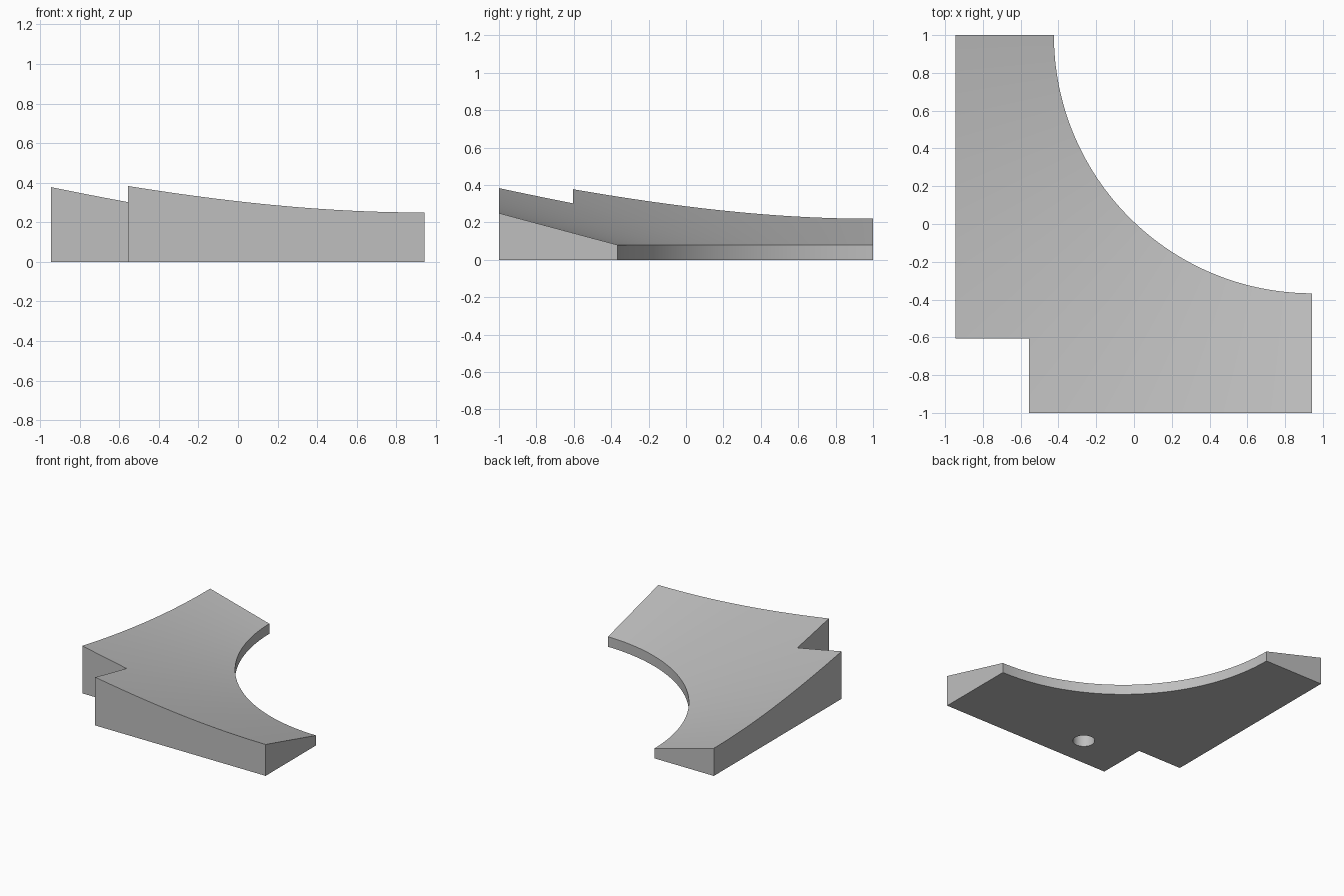
import bpy
import bmesh
import math

if "Cube" in bpy.data.objects:
    bpy.data.objects.remove(bpy.data.objects["Cube"], do_unlink=True)

CENTRE = (0.943, 1.0)      # axis of the conical dish
INNER = 1.367              # radius of the concave edge
LIP = 0.08                 # height at the concave edge
SLOPE = math.tan(math.radians(15))

grey = bpy.data.materials.new("plain grey")
grey.use_nodes = True
colour = (0.52, 0.52, 0.52, 1)
grey.diffuse_color = colour
grey.node_tree.nodes["Principled BSDF"].inputs["Base Color"].default_value = colour


def make_object(name, bm):
    bmesh.ops.recalc_face_normals(bm, faces=bm.faces)
    mesh = bpy.data.meshes.new(name)
    bm.to_mesh(mesh)
    bm.free()
    mesh.materials.append(grey)
    obj = bpy.data.objects.new(name, mesh)
    bpy.context.collection.objects.link(obj)
    return obj


def lathe(name, profile, centre, steps):
    """Closed solid turned from a profile whose ends lie on the axis."""
    bm = bmesh.new()
    rings = []
    for r, z in profile:
        count = steps if r else 1
        rings.append([bm.verts.new((centre[0] + r * math.cos(math.tau * i / steps),
                                    centre[1] + r * math.sin(math.tau * i / steps), z))
                      for i in range(count)])
    for low, high in zip(rings, rings[1:]):
        for i in range(steps):
            j = (i + 1) % steps
            loop = [low[i % len(low)], low[j % len(low)],
                    high[j % len(high)], high[i % len(high)]]
            bm.faces.new(list(dict.fromkeys(loop)))
    return make_object(name, bm)


# Block with a notched corner
outline = [(-0.945, -0.605), (-0.556, -0.605), (-0.556, -1), (0.943, -1),
           (0.943, 1), (-0.945, 1)]
bm = bmesh.new()
base = bm.faces.new([bm.verts.new((x, y, 0)) for x, y in outline])
top = bmesh.ops.extrude_face_region(bm, geom=[base])
bmesh.ops.translate(bm, vec=(0, 0, 0.5),
                    verts=[v for v in top["geom"] if isinstance(v, bmesh.types.BMVert)])
block = make_object("dished_corner_block", bm)

# Cutters: round opening with conical dish, and blind hole underneath
far = 3.4
rim = LIP + SLOPE * (far - INNER)
dish = lathe("dish_cutter", [(0, -0.1), (INNER, -0.1), (INNER, LIP), (far, rim), (0, rim)],
             CENTRE, 256)
hole = lathe("hole_cutter", [(0, -0.1), (0.08, -0.1), (0.08, 0.15), (0, 0.15)],
             (-0.153, -0.753), 48)
for cutter in (dish, hole):
    cutter.hide_render = True
    mod = block.modifiers.new(cutter.name, "BOOLEAN")
    mod.operation = "DIFFERENCE"
    mod.solver = "EXACT"
    mod.object = cutter

# Bake the cuts and drop the cutters
bpy.context.view_layer.update()
graph = bpy.context.evaluated_depsgraph_get()
result = bpy.data.meshes.new_from_object(block.evaluated_get(graph))
block.modifiers.clear()
block.data = result
for cutter in (dish, hole):
    bpy.data.objects.remove(cutter, do_unlink=True)

# Smooth curved faces, keep the edges crisp
bpy.ops.object.select_all(action="DESELECT")
block.select_set(True)
bpy.context.view_layer.objects.active = block
bpy.ops.object.shade_smooth_by_angle(angle=math.radians(30))
